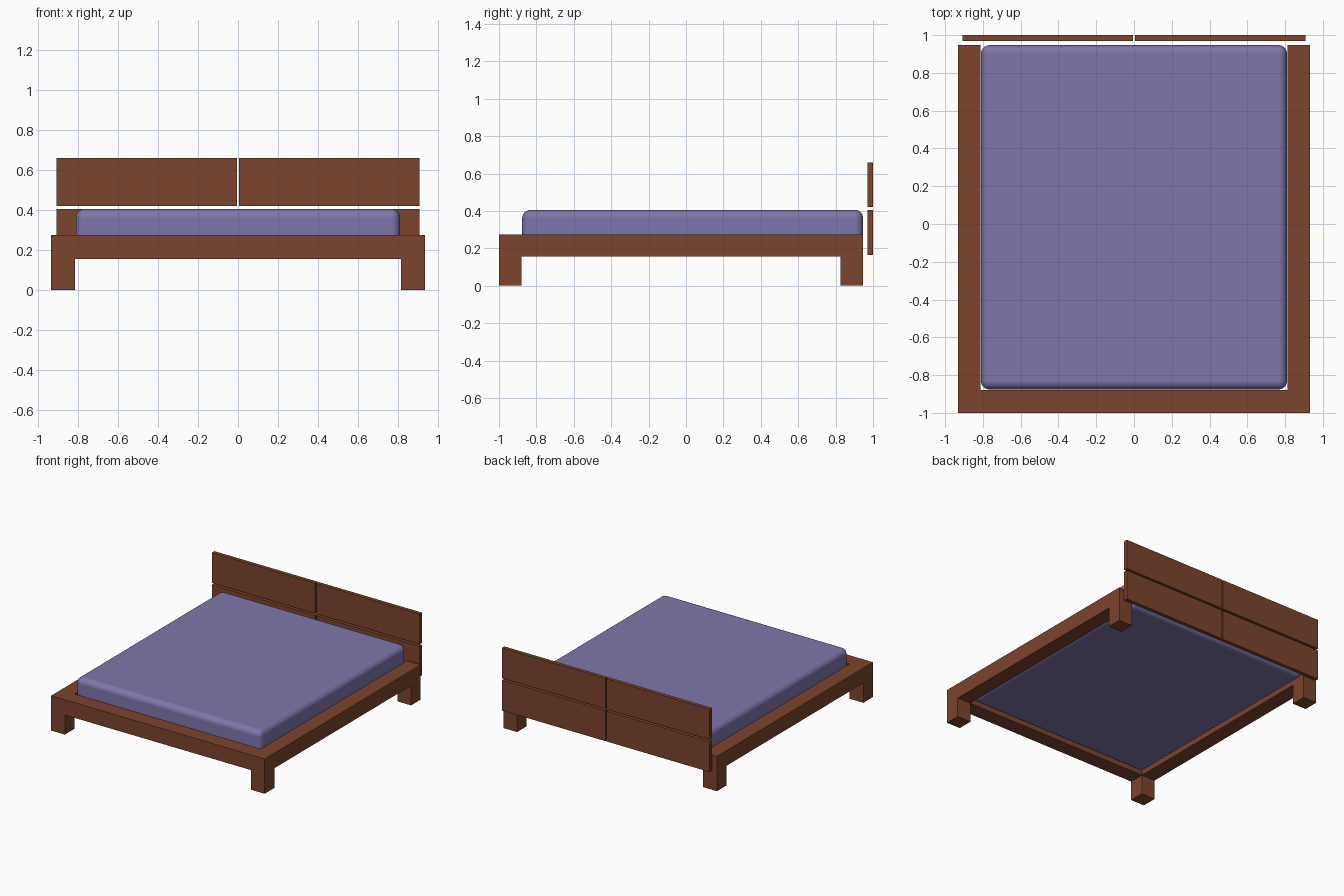
import bpy, bmesh

if "Cube" in bpy.data.objects:
    bpy.data.objects.remove(bpy.data.objects["Cube"])

def material(name, rgb):
    m = bpy.data.materials.new(name)
    m.diffuse_color = (*rgb, 1)
    m.use_nodes = True
    m.node_tree.nodes["Principled BSDF"].inputs["Base Color"].default_value = m.diffuse_color
    return m

WOOD = material("reddish brown wood", (0.2, 0.058, 0.027))
FABRIC = material("muted purple fabric", (0.215, 0.18, 0.41))

def finish(name, bm, mat):
    bmesh.ops.recalc_face_normals(bm, faces=bm.faces)
    me = bpy.data.meshes.new(name)
    bm.to_mesh(me)
    bm.free()
    me.materials.append(mat)
    ob = bpy.data.objects.new(name, me)
    bpy.context.collection.objects.link(ob)
    return ob

def prism(name, outline, z0, z1, mat):
    """Extrude a flat outline from z0 up to z1."""
    bm = bmesh.new()
    face = bm.faces.new([bm.verts.new((x, y, z0)) for x, y in outline])
    ext = bmesh.ops.extrude_face_region(bm, geom=[face])["geom"]
    verts = [v for v in ext if isinstance(v, bmesh.types.BMVert)]
    bmesh.ops.translate(bm, verts=verts, vec=(0, 0, z1 - z0))
    return finish(name, bm, mat)

def box(name, x, y, z, mat):
    outline = [(x[0], y[0]), (x[1], y[0]), (x[1], y[1]), (x[0], y[1])]
    return prism(name, outline, z[0], z[1], mat)

W, IN = 0.933, 0.813          # outer and inner half width of the frame
FRONT, BACK, T = -1.0, 0.947, 0.12

# U-shaped rail, open at the head end
prism("bed_frame", [(-W, FRONT), (W, FRONT), (W, BACK), (IN, BACK),
                    (IN, FRONT + T), (-IN, FRONT + T), (-IN, BACK), (-W, BACK)],
      0.155, 0.275, WOOD)

# Legs and headboard panels, left and right
for side, s in (("left", -1), ("right", 1)):
    xs = sorted((s * IN, s * W))
    box(f"front_leg_{side}", xs, (FRONT, FRONT + T), (0, 0.155), WOOD)
    box(f"back_leg_{side}", xs, (BACK - T, BACK), (0, 0.155), WOOD)
    px = sorted((s * 0.005, s * 0.907))
    for row, z in (("lower", (0.165, 0.405)), ("upper", (0.42, 0.66))):
        box(f"headboard_panel_{row}_{side}", px, (0.97, 1.0), z, WOOD)

# Mattress with rounded edges
mattress = box("mattress", (-0.81, 0.81), (-0.876, 0.947), (0.17, 0.406), FABRIC)
bev = mattress.modifiers.new("rounded_edges", "BEVEL")
bev.width = 0.045
bev.segments = 6
bpy.context.view_layer.objects.active = mattress
mattress.select_set(True)
bpy.ops.object.shade_smooth_by_angle()
mattress.data.polygons.foreach_set("use_smooth", [True] * len(mattress.data.polygons))
if "sharp_edge" in mattress.data.attributes:
    mattress.data.attributes.remove(mattress.data.attributes["sharp_edge"])
bev.harden_normals = True
